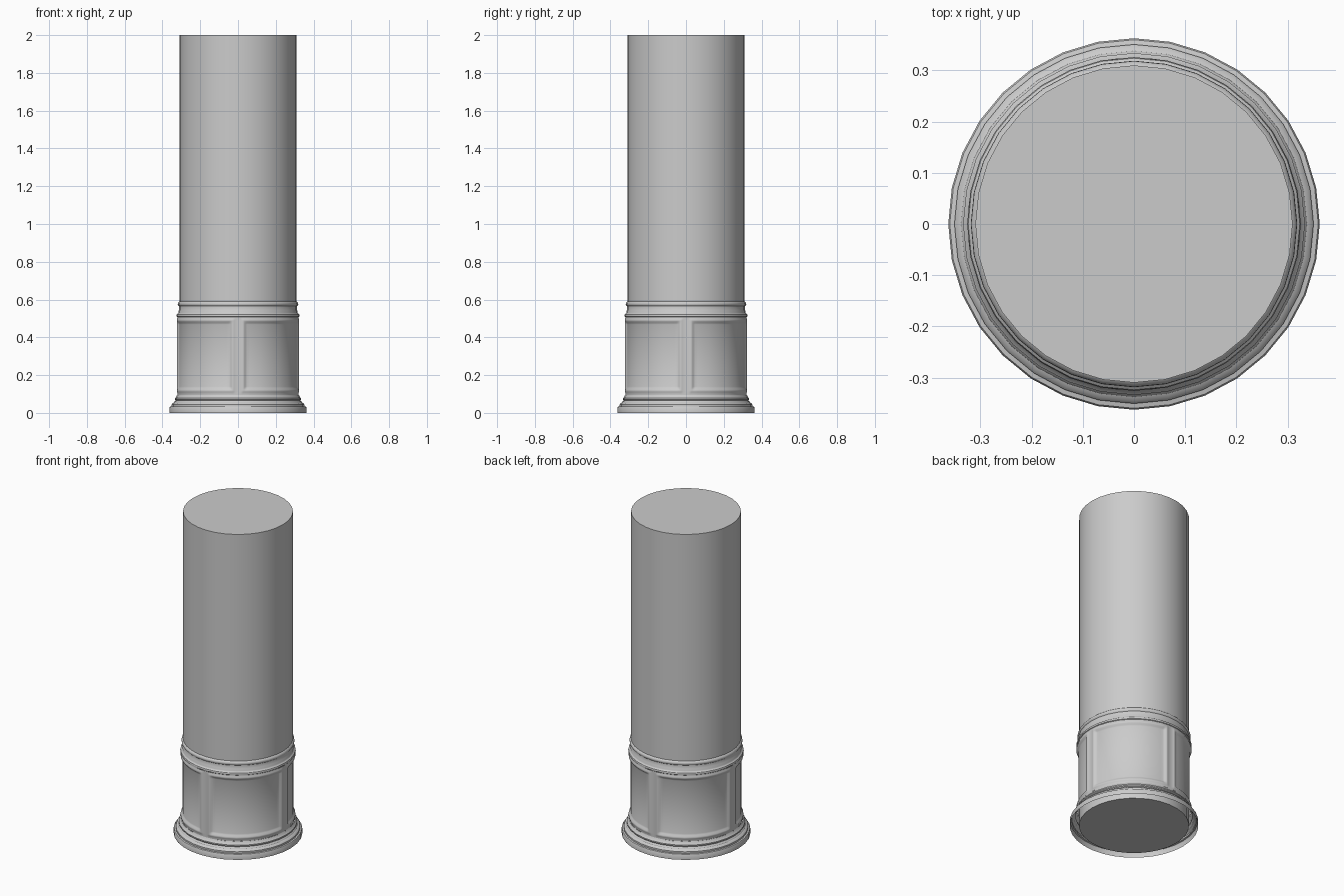
import bpy
from math import sin, cos, pi

if "Cube" in bpy.data.objects:
    bpy.data.objects.remove(bpy.data.objects["Cube"])

SEG = 32


def make_object(name, verts, faces):
    mesh = bpy.data.meshes.new(name)
    mesh.from_pydata(verts, [], faces)
    mesh.update()
    obj = bpy.data.objects.new(name, mesh)
    bpy.context.collection.objects.link(obj)
    bpy.ops.object.select_all(action='DESELECT')
    obj.select_set(True)
    bpy.context.view_layer.objects.active = obj
    bpy.ops.object.shade_smooth_by_angle(angle=0.6)
    return obj


def wrap(name, angles, rows):
    """Skin around z; rows = [(z, [radius per angle])] from bottom to top."""
    n = len(angles)
    verts = [(r * cos(a), r * sin(a), z) for z, rs in rows for a, r in zip(angles, rs)]
    faces = [(j * n + i, j * n + (i + 1) % n, (j + 1) * n + (i + 1) % n, (j + 1) * n + i)
             for j in range(len(rows) - 1) for i in range(n)]
    return make_object(name, verts, faces)


def lathe(name, profile):
    angles = [2 * pi * i / SEG for i in range(SEG)]
    return wrap(name, angles, [(z, [r] * SEG) for r, z in profile])


# Shaft, running the full height
bpy.ops.mesh.primitive_cylinder_add(vertices=SEG, radius=0.31, depth=2, location=(0, 0, 1))
bpy.context.object.name = "shaft"
bpy.ops.object.shade_smooth_by_angle(angle=0.6)

# Stepped foot moulding, open underneath
lathe("foot_moulding", [
    (0.363, 0), (0.363, 0.028), (0.360, 0.033), (0.351, 0.035), (0.351, 0.045),
    (0.346, 0.052), (0.338, 0.056), (0.335, 0.062), (0.330, 0.066), (0.334, 0.071),
    (0.334, 0.078), (0.329, 0.083), (0.325, 0.090), (0.322, 0.096)])

# Panelled drum: four recessed panels with raised frames
Z0, Z1, WALL, HALF_STILE = 0.105, 0.502, 0.321, 0.015
frame = [(0, WALL), (0.006, 0.3235), (0.012, 0.325), (0.018, 0.3235),
         (0.026, 0.317), (0.034, 0.314)]
quarter = pi / 2 * WALL
offsets = [HALF_STILE + d for d, _ in frame]
field = [quarter * k / 8 for k in range(1, 8)]
arcs = [0] + offsets + [s for s in field if offsets[-1] + .01 < s < quarter - offsets[-1] - .01]
arcs += [quarter - s for s in reversed(offsets)]
angles = [(q * quarter + s) / WALL for q in range(4) for s in arcs]


def frame_radius(s, z):
    d = min(s - HALF_STILE, quarter - HALF_STILE - s, z - Z0, Z1 - z)
    if d <= 0:
        return WALL
    for (d0, r0), (d1, r1) in zip(frame, frame[1:]):
        if d <= d1:
            return r0 + (r1 - r0) * (d - d0) / (d1 - d0)
    return frame[-1][1]


levels = [0.096] + [Z0 + d for d, _ in frame] + [Z1 - d for d, _ in reversed(frame)] + [0.507]
wrap("panelled_drum", angles,
     [(z, [frame_radius(s, z) for s in arcs] * 4) for z in levels])

# Cap moulding above the panels, and the neck bead
lathe("cap_moulding", [
    (0.321, 0.507), (0.325, 0.510), (0.326, 0.516), (0.324, 0.522), (0.318, 0.526),
    (0.315, 0.531), (0.315, 0.540), (0.313, 0.543), (0.313, 0.565), (0.317, 0.569),
    (0.319, 0.575), (0.318, 0.582), (0.313, 0.588), (0.309, 0.591)])
